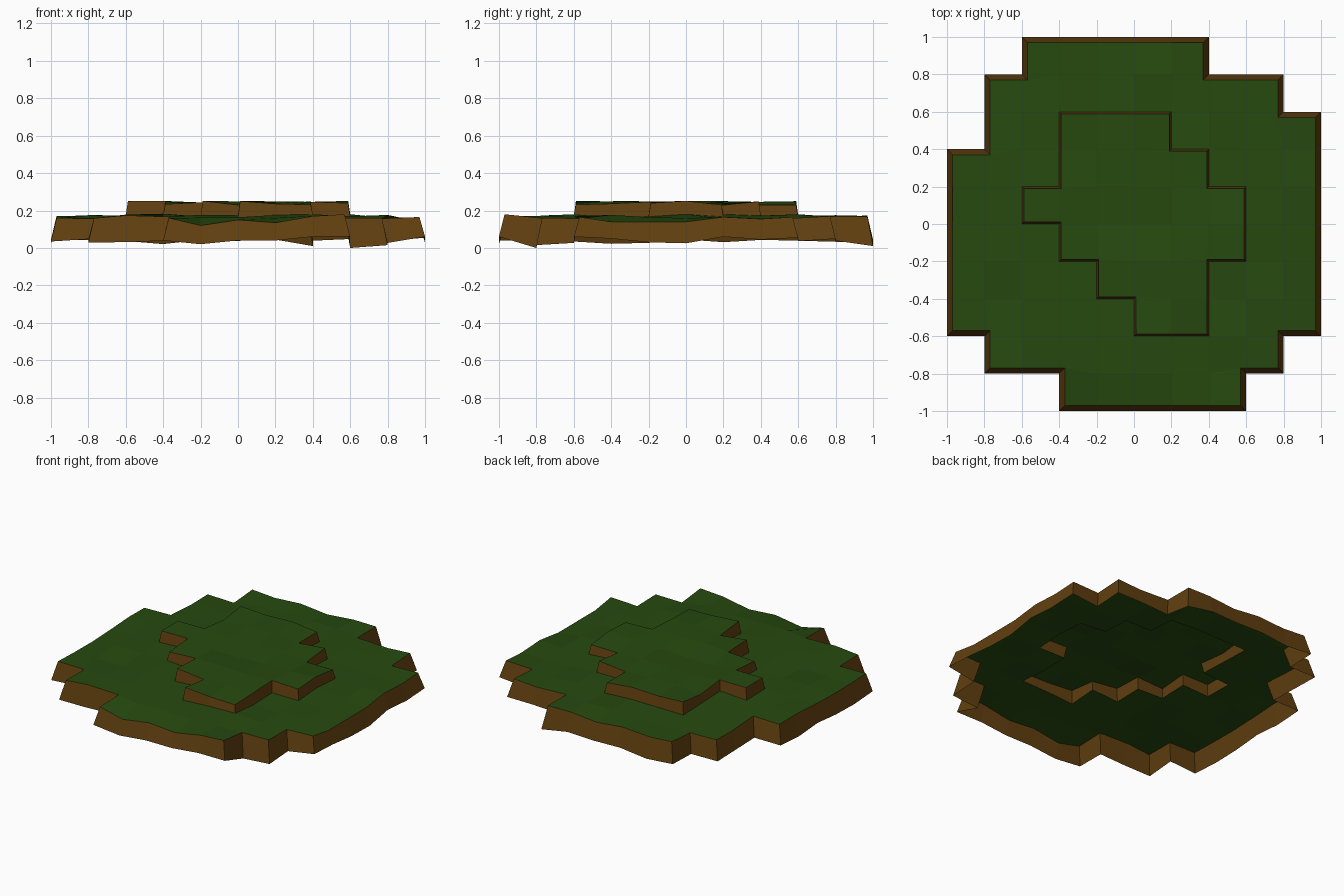
import bpy
import random

cube = bpy.data.objects.get("Cube")
if cube:
    bpy.data.objects.remove(cube)

random.seed(4)
CELL = 0.2


def flat_colour(name, rgb):
    mat = bpy.data.materials.new(name)
    mat.use_nodes = True
    mat.diffuse_color = (*rgb, 1)
    bsdf = mat.node_tree.nodes["Principled BSDF"]
    bsdf.inputs["Base Color"].default_value = (*rgb, 1)
    bsdf.inputs["Roughness"].default_value = 0.9
    return mat


grass = flat_colour("grass green", (0.02, 0.068, 0.005))
soil = flat_colour("soil brown", (0.12, 0.05, 0.005))


def cells_from_rows(first_row, spans):
    """Grid cells from the x span of each row, front to back."""
    return {(i, first_row + r) for r, (lo, hi) in enumerate(spans) for i in range(lo, hi)}


island = cells_from_rows(-5, [(-2, 3), (-4, 4)] + [(-5, 5)] * 5 + [(-4, 5), (-4, 4), (-3, 2)])
hill = cells_from_rows(-3, [(0, 2), (-1, 2), (-2, 3), (-3, 3), (-2, 2), (-2, 1)])

# Uneven heights at the grid points: ground, hill top and lower rim
grid = [(i, j) for i in range(-5, 6) for j in range(-5, 6)]
ground_z = {p: 0.182 - 0.004 * max(map(abs, p)) + random.uniform(-0.011, 0.011) for p in grid}
hill_z = {p: 0.238 + random.uniform(-0.01, 0.014) for p in grid}
rim_z = {p: 0.035 + random.uniform(-0.015, 0.015) for p in grid}
for i, top, low in zip(range(-2, 4), (.16, .12, .15, .135, .17, .18), (.04, .02, .04, .04, .06, .06)):
    ground_z[i, -5], rim_z[i, -5] = top, low
for j, top, low in zip(range(-3, 4), (.165, .14, .14, .14, .165, .155, .165),
                       (.06, .05, .03, .025, .06, .045, .055)):
    ground_z[5, j], rim_z[5, j] = top, low
rim_z[3, -4], rim_z[4, -4], rim_z[2, 5] = 0, 0.015, 0.01


def build_terrace(name, cells, outline, top_z, low_z, inset):
    """Grass sheet over the cells, with sloping soil walls round the outline."""
    verts, faces, slots, index = [], [], [], {}

    def point(i, j, low=False):
        key = (i, j, low)
        if key not in index:
            x, y = i * CELL, j * CELL
            if not low:
                # Pull the outline inwards at the top
                around = [(a, b) for a in (-1, 0) for b in (-1, 0) if (i + a, j + b) in outline]
                if len(around) < 4:
                    dx = sum(2 * a + 1 for a, b in around)
                    dy = sum(2 * b + 1 for a, b in around)
                    x += inset * max(-1, min(1, dx))
                    y += inset * max(-1, min(1, dy))
            index[key] = len(verts)
            verts.append((x, y, (low_z if low else top_z)[i, j]))
        return index[key]

    for i, j in sorted(cells):
        ring = [(i, j), (i + 1, j), (i + 1, j + 1), (i, j + 1)]
        faces.append([point(*p) for p in ring])
        slots.append(0)
        for k, (dx, dy) in enumerate([(0, -1), (1, 0), (0, 1), (-1, 0)]):
            if (i + dx, j + dy) not in outline:
                a, b = ring[k], ring[(k + 1) % 4]
                faces.append([point(*b), point(*a), point(*a, True), point(*b, True)])
                slots.append(1)

    mesh = bpy.data.meshes.new(name)
    mesh.from_pydata(verts, [], faces)
    mesh.materials.append(grass)
    mesh.materials.append(soil)
    for poly, slot in zip(mesh.polygons, slots):
        poly.material_index = slot
    obj = bpy.data.objects.new(name, mesh)
    bpy.context.collection.objects.link(obj)
    return obj


# Lower ground is open under the hill, and both are open below
build_terrace("lower_ground", island - hill, island, ground_z, rim_z, 0.03)
build_terrace("raised_hill", hill, hill, hill_z, ground_z, 0.011)
